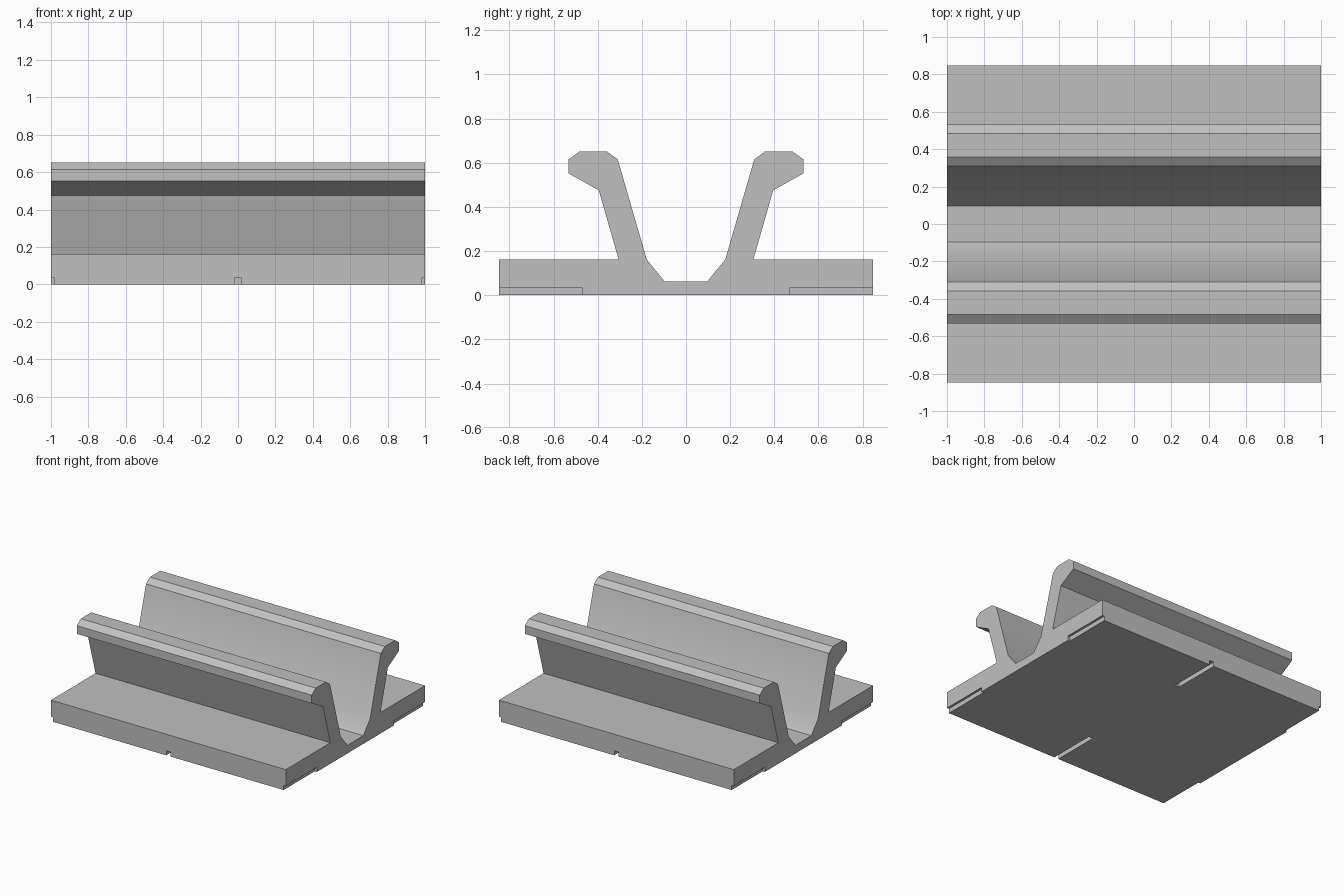
import bpy, bmesh, math

default = bpy.data.objects.get("Cube")
if default:
    bpy.data.objects.remove(default, do_unlink=True)

HALF_LENGTH, HALF_WIDTH = 1.0, 0.847

# One flat grey for the whole piece
grey = bpy.data.materials.new("light grey")
grey.use_nodes = True
colour = (0.53, 0.53, 0.53, 1)
grey.diffuse_color = colour
grey.node_tree.nodes["Principled BSDF"].inputs["Base Color"].default_value = colour


def make_object(name, bm):
    bmesh.ops.recalc_face_normals(bm, faces=bm.faces)
    mesh = bpy.data.meshes.new(name)
    bm.to_mesh(mesh)
    bm.free()
    mesh.materials.append(grey)
    obj = bpy.data.objects.new(name, mesh)
    bpy.context.collection.objects.link(obj)
    return obj


# Half cross-section (y, z): base flange, arm, hooked lip, channel
half = [(HALF_WIDTH, 0), (HALF_WIDTH, 0.162), (0.305, 0.162), (0.395, 0.475),
        (0.532, 0.552), (0.532, 0.615), (0.483, 0.65), (0.357, 0.65),
        (0.309, 0.615), (0.178, 0.162), (0.097, 0.063)]
section = half + [(-y, z) for y, z in reversed(half)]

# Rail: mirrored section extruded along x
bm = bmesh.new()
end = bm.faces.new([bm.verts.new((-HALF_LENGTH, y, z)) for y, z in section])
extruded = bmesh.ops.extrude_face_region(bm, geom=[end])["geom"]
bmesh.ops.translate(bm, vec=(2 * HALF_LENGTH, 0, 0),
                    verts=[v for v in extruded if isinstance(v, bmesh.types.BMVert)])
rail = make_object("channel_rail", bm)

# Slots under the flange, at the middle and both ends
bm = bmesh.new()
for x in (-HALF_LENGTH, 0, HALF_LENGTH):
    for side in (-1, 1):
        box = bmesh.ops.create_cube(bm, size=1)["verts"]
        bmesh.ops.scale(bm, vec=(0.036, 0.5, 0.07), verts=box)
        bmesh.ops.translate(bm, vec=(x, side * (0.47 + 0.25), 0), verts=box)
cutter = make_object("slot_cutter", bm)
cutter.hide_render = True

cut = rail.modifiers.new("slots", 'BOOLEAN')
cut.operation = 'DIFFERENCE'
cut.solver = 'EXACT'
cut.object = cutter

bpy.ops.object.select_all(action='DESELECT')
rail.select_set(True)
bpy.context.view_layer.objects.active = rail
bpy.ops.object.modifier_apply(modifier=cut.name)
bpy.data.objects.remove(cutter, do_unlink=True)

# Soft shading across the gentle channel bend only
bpy.ops.object.shade_smooth_by_angle(angle=math.radians(30))
